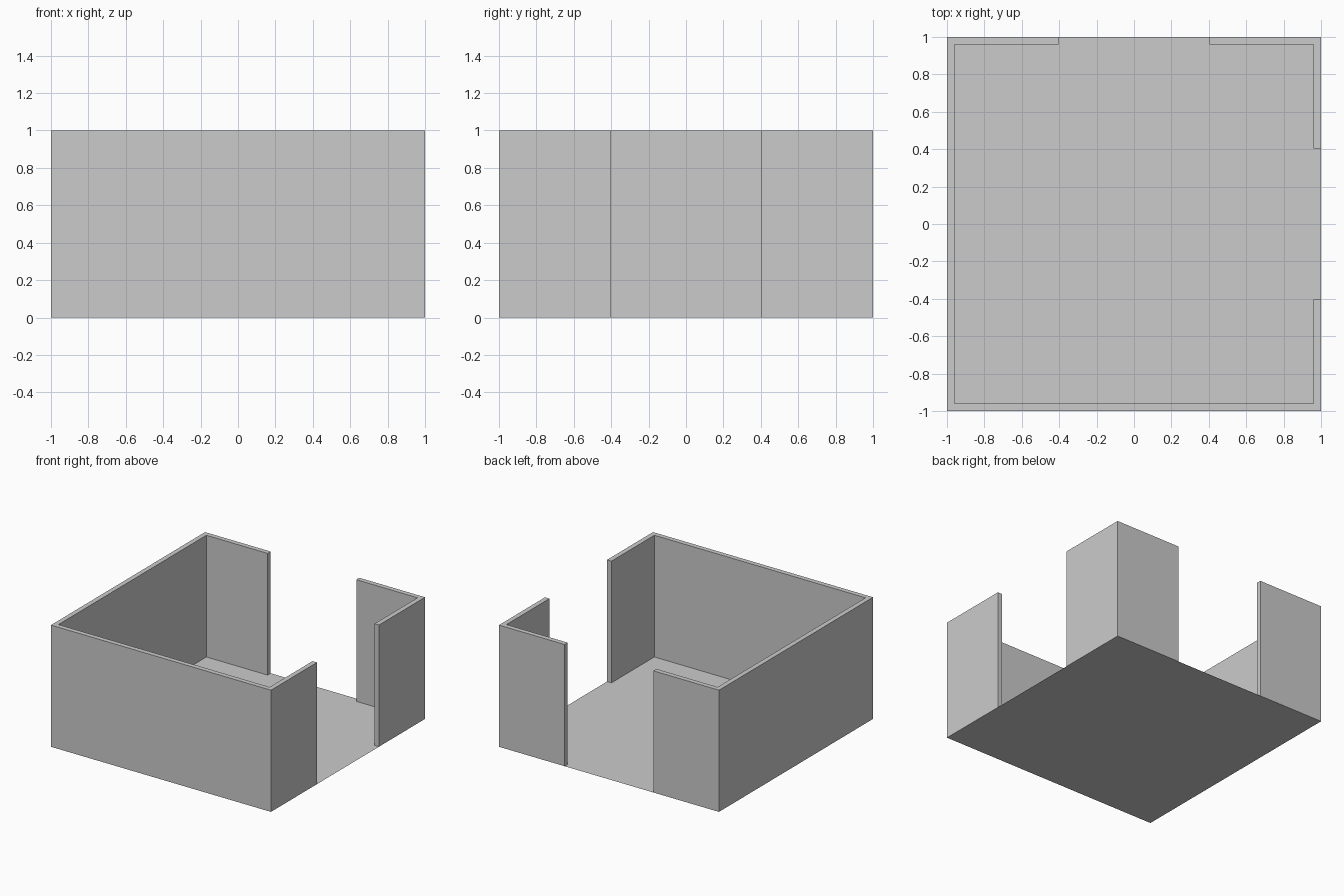
import bpy
import bmesh

if "Cube" in bpy.data.objects:
    bpy.data.objects.remove(bpy.data.objects["Cube"])

HALF, GAP, THICK, HEIGHT = 1.0, 0.403, 0.04, 1.0


def add_object(name, bm):
    mesh = bpy.data.meshes.new(name)
    bm.to_mesh(mesh)
    bm.free()
    obj = bpy.data.objects.new(name, mesh)
    bpy.context.collection.objects.link(obj)
    return obj


def inset(v):
    return max(-HALF + THICK, min(HALF - THICK, v))


def wall(name, path):
    """Upright wall following the outer path, thickened inward; the floor closes its base."""
    bm = bmesh.new()
    rows = []
    for x, y in path:
        ix, iy = inset(x), inset(y)
        rows.append([bm.verts.new(p) for p in (
            (x, y, 0), (x, y, HEIGHT), (ix, iy, HEIGHT), (ix, iy, 0))])
    for a, b in zip(rows, rows[1:]):
        for i in range(3):
            bm.faces.new((a[i], a[i + 1], b[i + 1], b[i]))
    bm.faces.new(rows[0])
    bm.faces.new(rows[-1][::-1])
    bmesh.ops.recalc_face_normals(bm, faces=bm.faces)
    return add_object(name, bm)


# Floor: a single flat sheet
bm = bmesh.new()
bmesh.ops.create_grid(bm, x_segments=1, y_segments=1, size=HALF)
add_object("floor", bm)

# Long wall around the left and front, ending at the two doorways
wall("main_wall", [(-GAP, HALF), (-HALF, HALF), (-HALF, -HALF),
                   (HALF, -HALF), (HALF, -GAP)])

# Free-standing corner between the doorways
wall("corner_wall", [(HALF, GAP), (HALF, HALF), (GAP, HALF)])
